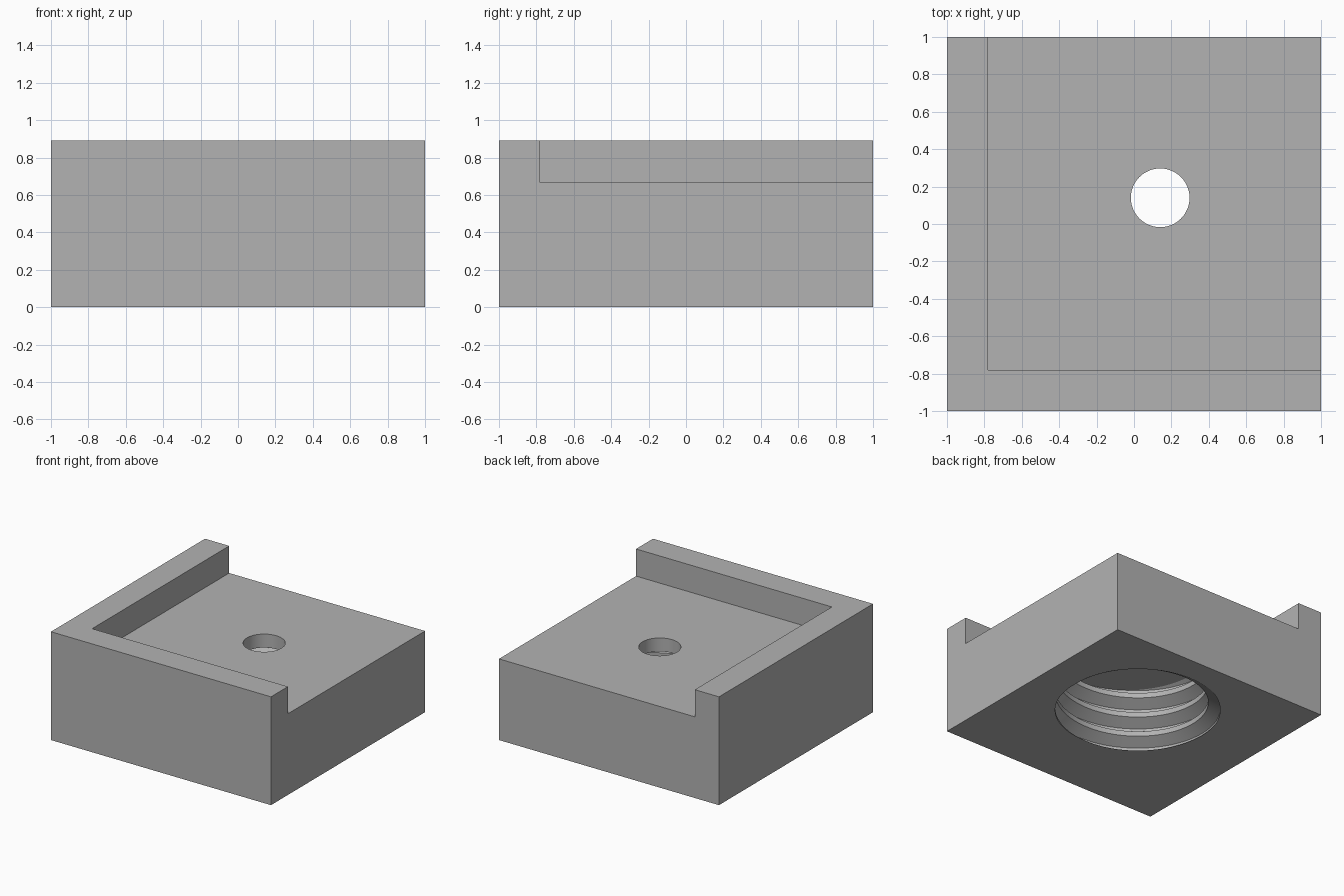
import bpy, bmesh, math

if "Cube" in bpy.data.objects:
    bpy.data.objects.remove(bpy.data.objects["Cube"], do_unlink=True)

WALL, FLOOR, TOP = 0.22, 0.667, 0.89      # rim thickness, deck height, rim height
CX = CY = 0.14                            # axis of both holes
CEILING = 0.556                           # depth of the threaded bore
PITCH, R_MAJOR, R_MINOR = 0.1667, 0.667, 0.577
SEGMENTS = 96

grey = bpy.data.materials.new("plain grey")
grey.use_nodes = True
colour = (0.45, 0.45, 0.45, 1)
grey.diffuse_color = colour
grey.node_tree.nodes["Principled BSDF"].inputs["Base Color"].default_value = colour


def add_object(name, bm):
    bmesh.ops.recalc_face_normals(bm, faces=bm.faces)
    mesh = bpy.data.meshes.new(name)
    bm.to_mesh(mesh)
    bm.free()
    mesh.materials.append(grey)
    obj = bpy.data.objects.new(name, mesh)
    bpy.context.collection.objects.link(obj)
    return obj


def box(name, low, high):
    bm = bmesh.new()
    bmesh.ops.create_cube(bm, size=1)
    for v in bm.verts:
        v.co = [l + (c + 0.5) * (h - l) for c, l, h in zip(v.co, low, high)]
    return add_object(name, bm)


def thread_radius(offset):
    """Bore radius at a height offset from the groove centre."""
    d = abs((offset / PITCH + 0.5) % 1 - 0.5)
    t = min(max((d - 1 / 16) / (5 / 16), 0), 1)
    return R_MAJOR + (R_MINOR - R_MAJOR) * t


def thread_cutter(name, low, high):
    """Solid plug with a right-handed helical thread, capped at both ends."""
    bm = bmesh.new()
    turns = range(-3, math.ceil(high / PITCH) + 2)
    steps = [n + s for n in turns for s in (-3 / 8, -1 / 16, 1 / 16, 3 / 8)]
    columns = []
    for i in range(SEGMENTS + 1):
        angle = 2 * math.pi * i / SEGMENTS
        rise = PITCH * (i / SEGMENTS - 3 / 8)
        column = []
        for s in steps:
            z = min(max(s * PITCH + rise, low), high)
            r = thread_radius(z - rise)
            column.append(bm.verts.new((CX + r * math.cos(angle),
                                        CY + r * math.sin(angle), z)))
        columns.append(column)
    for a, b in zip(columns, columns[1:]):
        for k in range(len(steps) - 1):
            bm.faces.new((a[k], b[k], b[k + 1], a[k + 1]))
    bmesh.ops.remove_doubles(bm, verts=bm.verts, dist=0.00005)
    bmesh.ops.holes_fill(bm, edges=[e for e in bm.edges if e.is_boundary], sides=0)
    return add_object(name, bm)


def hole_cutter(name, radius, low, high):
    bm = bmesh.new()
    bmesh.ops.create_cone(bm, cap_ends=True, segments=48, radius1=radius,
                          radius2=radius, depth=high - low)
    bmesh.ops.translate(bm, verts=bm.verts, vec=(CX, CY, (low + high) / 2))
    return add_object(name, bm)


# Block, with the raised rim left along two sides after cutting the deck
block = box("threaded_block", (-1, -1, 0), (1, 1, TOP))
cutters = [
    box("deck_cutter", (WALL - 1, WALL - 1, FLOOR), (1.2, 1.2, TOP + 0.2)),
    thread_cutter("thread_cutter", -0.06, CEILING),
    hole_cutter("hole_cutter", 0.157, CEILING - 0.1, TOP),
]

bpy.context.view_layer.objects.active = block
block.select_set(True)
for cutter in cutters:
    mod = block.modifiers.new(cutter.name, "BOOLEAN")
    mod.operation = "DIFFERENCE"
    mod.solver = "EXACT"
    mod.object = cutter
    bpy.ops.object.modifier_apply(modifier=mod.name)
    bpy.data.objects.remove(cutter, do_unlink=True)

# Round bores shade smooth, block edges stay sharp
bpy.ops.object.shade_smooth_by_angle(angle=math.radians(25))
